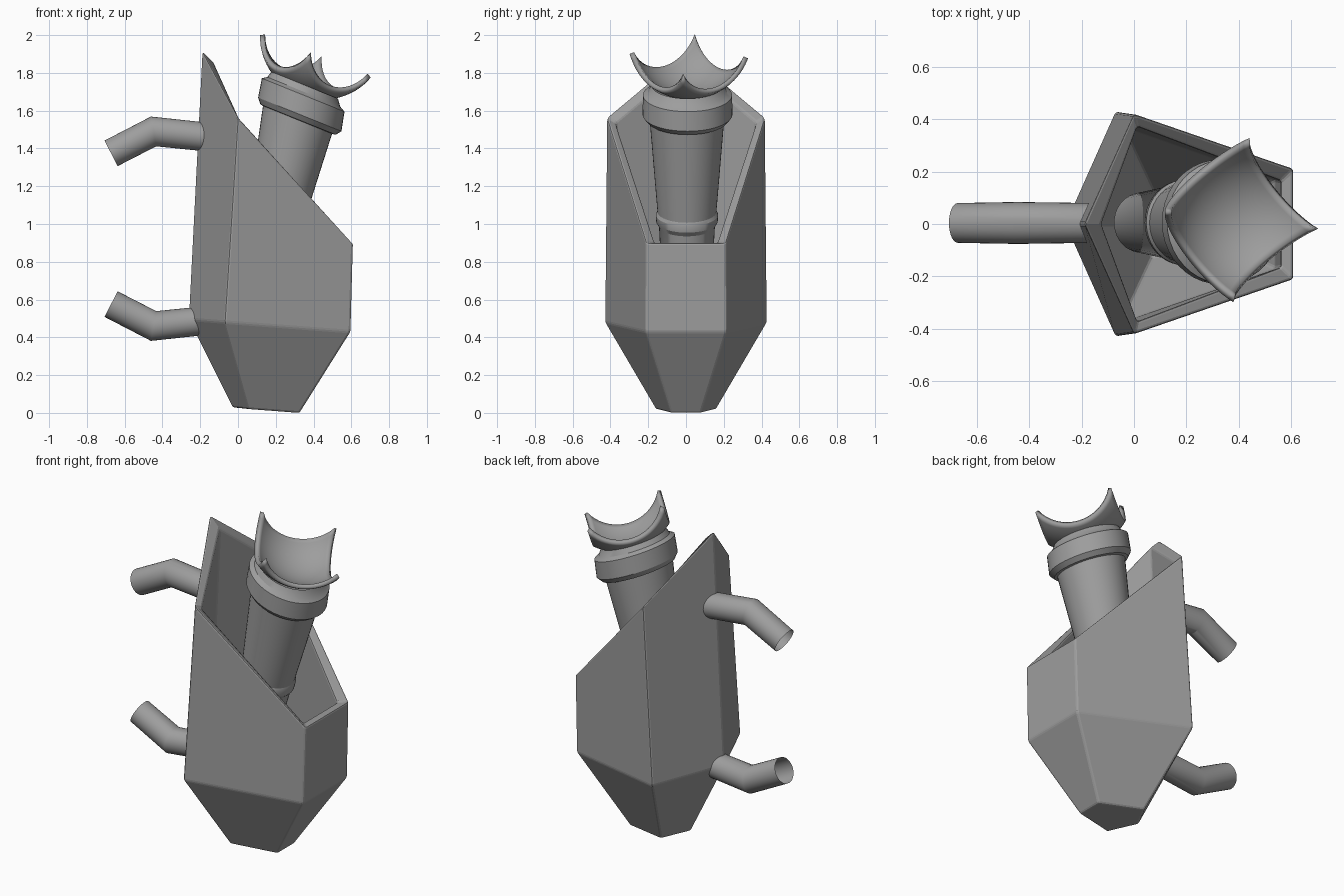
import bpy
import bmesh
from math import sin, cos, radians, sqrt, tau
from mathutils import Vector, Matrix

cube = bpy.data.objects.get("Cube")
if cube:
    bpy.data.objects.remove(cube, do_unlink=True)

# Single plain grey material
GREY = (0.34, 0.34, 0.34, 1)
grey = bpy.data.materials.new("plain_grey")
grey.use_nodes = True
grey.diffuse_color = GREY
bsdf = next(n for n in grey.node_tree.nodes if n.type == 'BSDF_PRINCIPLED')
bsdf.inputs["Base Color"].default_value = GREY


def finish(name, bm, smooth=True, recalc=True):
    """Turn a bmesh into a named, shaded object."""
    if recalc:
        bmesh.ops.recalc_face_normals(bm, faces=bm.faces)
    mesh = bpy.data.meshes.new(name)
    bm.to_mesh(mesh)
    bm.free()
    mesh.materials.append(grey)
    obj = bpy.data.objects.new(name, mesh)
    bpy.context.collection.objects.link(obj)
    if smooth:
        bpy.ops.object.select_all(action='DESELECT')
        obj.select_set(True)
        bpy.context.view_layer.objects.active = obj
        bpy.ops.object.shade_smooth_by_angle(angle=radians(30))
    return obj


def bridge(bm, rings):
    """Join consecutive vertex rings with quads."""
    n = len(rings[0])
    for a, b in zip(rings, rings[1:]):
        for i in range(n):
            j = (i + 1) % n
            bm.faces.new((a[i], a[j], b[j], b[i]))


def round_loft(name, sections, y=0.0, sides=40):
    """Loft circles given as (x, z, radius, tilt of the axis from vertical)."""
    bm = bmesh.new()
    rings = []
    for x, z, r, tilt in sections:
        across = Vector((cos(radians(tilt)), 0, -sin(radians(tilt))))
        ring = []
        for i in range(sides):
            a = tau * i / sides
            p = Vector((x, y, z)) + across * r * cos(a)
            p.y += r * sin(a)
            ring.append(bm.verts.new(p))
        rings.append(ring)
    bridge(bm, rings)
    return finish(name, bm)


# Five-sided hollow holder: each ring is (back, side, front), mirrored in y
holder_rings = [
    ((-0.03, 0, 0.03), (0.06, 0.16, 0.02), (0.325, 0.08, 0.0)),      # outer base
    ((-0.262, 0, 0.495), (-0.07, 0.43, 0.48), (0.595, 0.215, 0.43)),  # outer waist
    ((-0.19, 0, 1.915), (0.0, 0.42, 1.565), (0.608, 0.21, 0.9)),      # outer rim
    ((-0.125, 0, 1.85), (0.012, 0.372, 1.54), (0.56, 0.165, 0.9)),    # inner rim
    ((-0.19, 0, 0.52), (-0.045, 0.375, 0.5), (0.54, 0.17, 0.46)),     # inner waist
    ((0.0, 0, 0.09), (0.07, 0.13, 0.08), (0.3, 0.06, 0.07)),          # inner floor
]
bm = bmesh.new()
rings = []
for back, side, front in holder_rings:
    flip = [Vector((p[0], -p[1], p[2])) for p in (front, side)]
    rings.append([bm.verts.new(p) for p in (back, side, front, *flip)])
bridge(bm, rings)
bm.faces.new(rings[0])
bm.faces.new(rings[-1])
holder = finish("holder", bm, smooth=False)
bevel = holder.modifiers.new("soft_edges", 'BEVEL')
bevel.width = 0.01
bevel.segments = 2
bevel.limit_method = 'ANGLE'
bevel.angle_limit = radians(20)

# Leaning tapered stem with a small ring low down
LEAN = 22
stem = [(0.03, 0.34, 0.115), (0.185, 0.99, 0.148), (0.192, 1.015, 0.163),
        (0.2, 1.05, 0.165), (0.204, 1.065, 0.156), (0.317, 1.56, 0.198)]
round_loft("stem", [(*s, LEAN) for s in stem], y=0.005)

# Wide collar under the bowl
collar = [(0.315, 1.55, 0.19), (0.318, 1.553, 0.215), (0.327, 1.58, 0.238),
          (0.345, 1.683, 0.236), (0.348, 1.7, 0.208), (0.353, 1.735, 0.19)]
round_loft("collar", [(*c, LEAN) for c in collar], y=0.008)

# Square-cut spherical bowl
RADIUS, HALF = 0.335, 0.223
bm = bmesh.new()
bmesh.ops.create_grid(bm, x_segments=24, y_segments=24, size=HALF)
for v in bm.verts:
    v.co.z = -sqrt(RADIUS ** 2 - v.co.x ** 2 - v.co.y ** 2)
place = (Matrix.Translation((0.451, 0.015, 1.994))
         @ Matrix.Rotation(radians(21), 4, 'Y')
         @ Matrix.Rotation(radians(39), 4, 'Z'))
bm.transform(place)
bowl = finish("bowl", bm, recalc=False)
wall = bowl.modifiers.new("wall", 'SOLIDIFY')
wall.thickness = 0.026
wall.offset = 1

# Two bent open tubes on the back, bending towards each other
for name, z, s in (("upper_bracket", 1.46, 1), ("lower_bracket", 0.49, -1)):
    path = [(-0.16, z, 0.076, -90 + 7 * s),
            (-0.447, z + 0.03 * s, 0.08, -90 - 10 * s),
            (-0.672, z - 0.086 * s, 0.076, -90 - 27 * s)]
    round_loft(name, path, y=0.004, sides=32)
